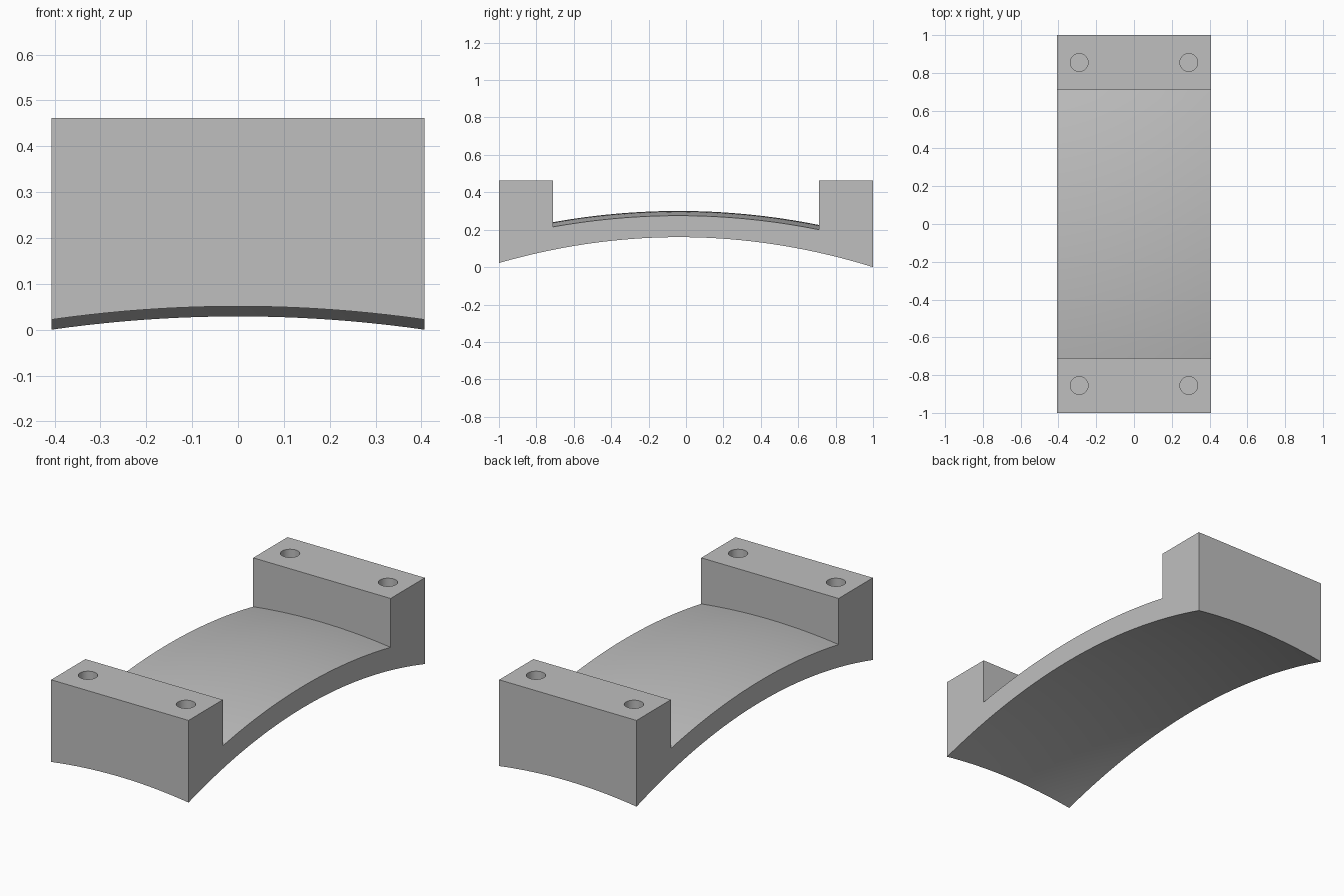
import bpy
import bmesh
from mathutils import Matrix

HALF_W, HALF_L, STEP_Y, TOP_Z = 0.407, 1.0, 0.71, 0.462
HOLE_X, HOLE_Y, HOLE_R, HOLE_DEPTH = 0.29, 0.855, 0.047, 0.25

cube = bpy.data.objects.get("Cube")
if cube:
    bpy.data.objects.remove(cube, do_unlink=True)

grey = bpy.data.materials.new("plain grey")
grey.use_nodes = True
colour = (0.52, 0.52, 0.52, 1)
grey.diffuse_color = colour
grey.node_tree.nodes["Principled BSDF"].inputs["Base Color"].default_value = colour


def underside(x, y):
    return 0.189 - 0.149 * y * y - 0.011 * y - 0.175 * x * x


def saddle(x, y):
    return 0.300 - 0.133 * y * y - 0.0105 * y - 0.152 * x * x


def steps(a, b, n):
    return [a + (b - a) * i / n for i in range(n + 1)]


def make_object(name, bm):
    bmesh.ops.recalc_face_normals(bm, faces=bm.faces)
    mesh = bpy.data.meshes.new(name)
    bm.to_mesh(mesh)
    bm.free()
    mesh.materials.append(grey)
    obj = bpy.data.objects.new(name, mesh)
    bpy.context.collection.objects.link(obj)
    return obj


# Arched body with an end block at each end: side profiles skinned across x
bm = bmesh.new()
rings = []
for x in steps(-HALF_W, HALF_W, 20):
    profile = [(y, underside(x, y)) for y in steps(-HALF_L, HALF_L, 40)]
    profile += [(HALF_L, TOP_Z), (STEP_Y, TOP_Z)]
    profile += [(y, saddle(x, y)) for y in steps(STEP_Y, -STEP_Y, 30)]
    profile += [(-STEP_Y, TOP_Z), (-HALF_L, TOP_Z)]
    rings.append([bm.verts.new((x, y, z)) for y, z in profile])
for a, b in zip(rings, rings[1:]):
    for i in range(len(a)):
        j = (i + 1) % len(a)
        bm.faces.new((a[i], a[j], b[j], b[i]))
bm.faces.new(rings[0])
bm.faces.new(rings[-1])
# Merge the flat strips of the blocks into single faces
bmesh.ops.dissolve_limit(bm, angle_limit=0.0005, verts=bm.verts, edges=bm.edges)
body = make_object("arched_saddle_bracket", bm)

# Blind bolt holes in the block tops
bm = bmesh.new()
for sx in (-1, 1):
    for sy in (-1, 1):
        bmesh.ops.create_cone(
            bm, cap_ends=True, segments=32, radius1=HOLE_R, radius2=HOLE_R,
            depth=2 * HOLE_DEPTH,
            matrix=Matrix.Translation((sx * HOLE_X, sy * HOLE_Y, TOP_Z)))
cutter = make_object("bolt_hole_cutter", bm)
cutter.hide_render = True

cut = body.modifiers.new("bolt_holes", 'BOOLEAN')
cut.operation = 'DIFFERENCE'
cut.solver = 'EXACT'
cut.object = cutter

bpy.ops.object.select_all(action='DESELECT')
body.select_set(True)
bpy.context.view_layer.objects.active = body
bpy.ops.object.modifier_apply(modifier=cut.name)
bpy.data.objects.remove(cutter, do_unlink=True)
bpy.ops.object.shade_smooth_by_angle(angle=0.5)
